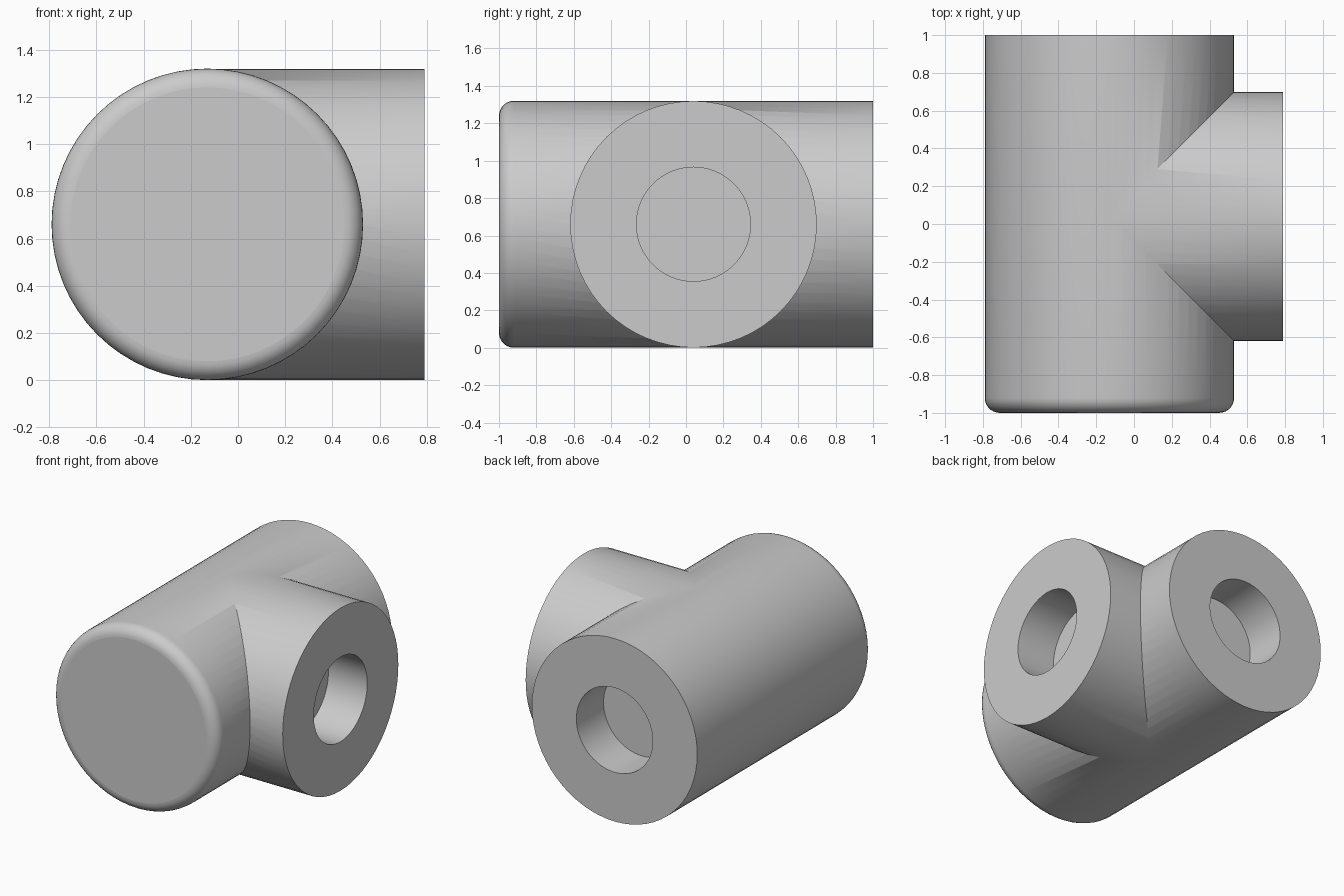
import bpy
import math
from mathutils import Matrix, Vector

R = 0.66            # outer radius of both pipes
BORE = 0.305        # socket radius
DEPTH = 0.31        # socket depth
FILLET = 0.08       # rounding of the closed end
SIDES = 64
MAIN_X, BRANCH_Y, END_X = -0.13, 0.04, 0.79

if "Cube" in bpy.data.objects:
    bpy.data.objects.remove(bpy.data.objects["Cube"], do_unlink=True)

grey = bpy.data.materials.new("plain grey")
grey.use_nodes = True
colour = (0.6, 0.6, 0.6, 1.0)
grey.diffuse_color = colour
grey.node_tree.nodes["Principled BSDF"].inputs["Base Color"].default_value = colour


def lathe(name, profile, start, axis):
    """Closed solid of revolution: profile holds (radius, distance along axis)."""
    turn = Vector((0, 0, 1)).rotation_difference(Vector(axis)).to_matrix().to_4x4()
    place = Matrix.Translation(start) @ turn
    verts, faces = [], []
    for radius, height in profile:
        for i in range(SIDES):
            a = math.tau * i / SIDES
            verts.append(place @ Vector((radius * math.cos(a), radius * math.sin(a), height)))
    for ring in range(len(profile) - 1):
        low, high = ring * SIDES, (ring + 1) * SIDES
        for i in range(SIDES):
            j = (i + 1) % SIDES
            faces.append((low + i, low + j, high + j, high + i))
    faces.append(tuple(reversed(range(SIDES))))
    faces.append(tuple(range(len(verts) - SIDES, len(verts))))
    mesh = bpy.data.meshes.new(name)
    mesh.from_pydata(verts, [], faces)
    mesh.materials.append(grey)
    obj = bpy.data.objects.new(name, mesh)
    bpy.context.collection.objects.link(obj)
    return obj


def combine(target, tool, operation):
    """Apply a boolean and discard the tool."""
    tool.hide_render = True
    mod = target.modifiers.new(operation.lower(), 'BOOLEAN')
    mod.operation = operation
    mod.solver = 'EXACT'
    mod.object = tool
    bpy.context.view_layer.objects.active = target
    bpy.ops.object.modifier_apply(modifier=mod.name)
    bpy.data.objects.remove(tool, do_unlink=True)


# Main pipe with a rounded closed end
steps = 7
profile = []
for k in range(steps + 1):
    a = math.pi / 2 * k / steps
    profile.append((R - FILLET + FILLET * math.sin(a), FILLET * (1 - math.cos(a))))
profile.append((R, 2.0))
fitting = lathe("tee_fitting", profile, (MAIN_X, -1, R), (0, 1, 0))

# Side branch, a hair thinner so the tops do not coincide
branch = lathe("side_branch", [(R - 0.001, 0), (R - 0.001, END_X - MAIN_X)],
               (MAIN_X, BRANCH_Y, R), (1, 0, 0))
combine(fitting, branch, 'UNION')

# Blind sockets in both open ends
socket = [(BORE, 0), (BORE, DEPTH + 0.1)]
combine(fitting, lathe("rear_socket_cutter", socket, (MAIN_X, 1 - DEPTH, R), (0, 1, 0)),
        'DIFFERENCE')
combine(fitting, lathe("side_socket_cutter", socket, (END_X - DEPTH, BRANCH_Y, R), (1, 0, 0)),
        'DIFFERENCE')

# Smooth walls, flat end faces
bpy.ops.object.select_all(action='DESELECT')
fitting.select_set(True)
bpy.context.view_layer.objects.active = fitting
bpy.ops.object.shade_smooth_by_angle(angle=math.radians(30))
for face in fitting.data.polygons:
    n = face.normal
    if abs(n.y) > 0.999 or (n.x > 0.999 and face.center.x > END_X - DEPTH - 0.01
                            and abs(face.center.y - BRANCH_Y) < R
                            and len(face.vertices) > 4):
        face.use_smooth = False
